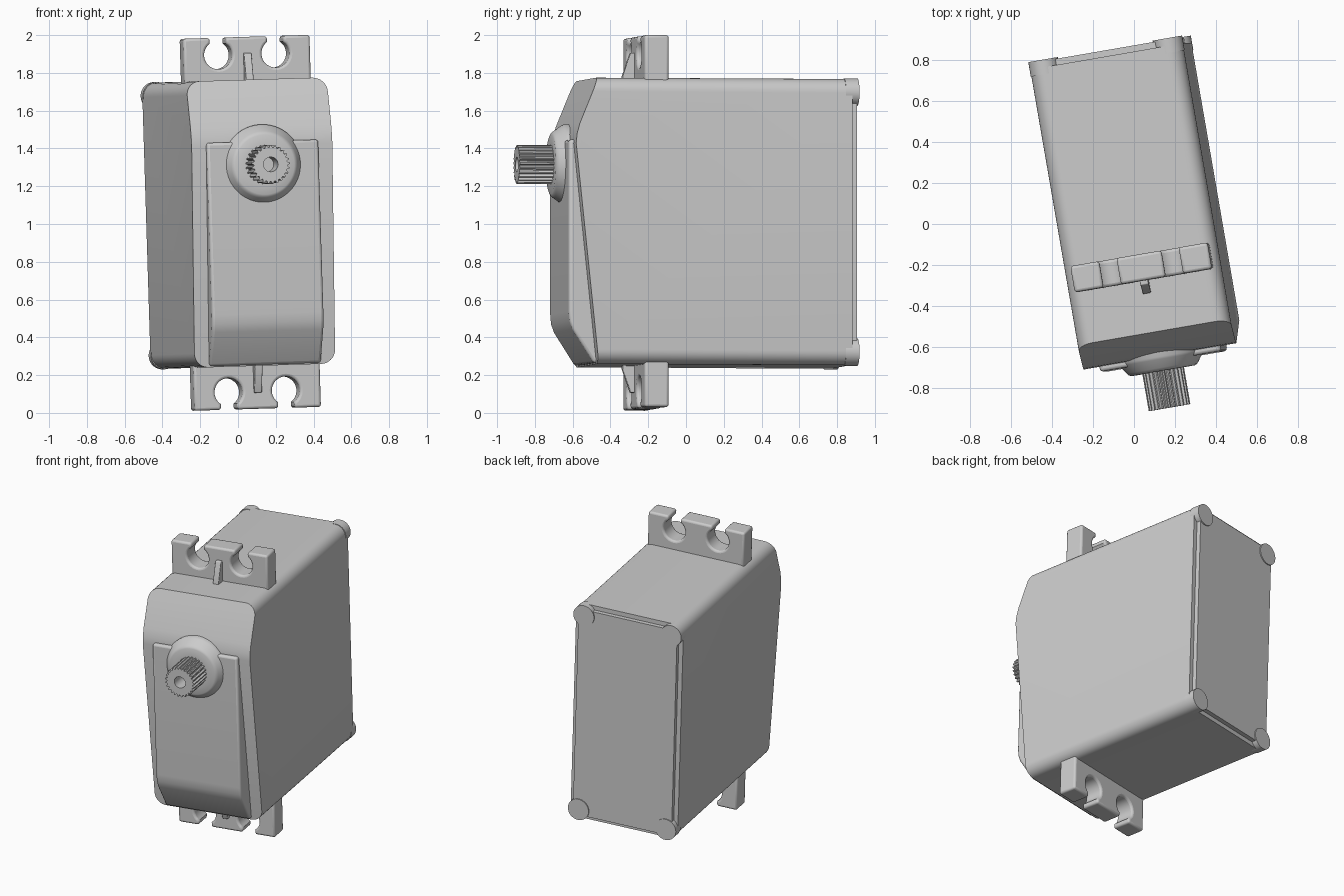
import bpy
import bmesh
from math import sin, cos, pi, radians, asin
from mathutils import Matrix, Vector

cube = bpy.data.objects.get("Cube")
if cube:
    bpy.data.objects.remove(cube, do_unlink=True)

# The whole device is slightly turned and rolled
FRAME = (Matrix.Translation((0, 0, 1)) @ Matrix.Rotation(radians(-1.77), 4, 'Y')
         @ Matrix.Rotation(radians(9.8), 4, 'Z') @ Matrix.Translation((0.028, 0, 0.004)))
HALF_W, HALF_H = 0.378, 0.758


def finish(name, bm, bevel=0.0):
    bmesh.ops.recalc_face_normals(bm, faces=bm.faces[:])
    mesh = bpy.data.meshes.new(name)
    bm.to_mesh(mesh)
    bm.free()
    obj = bpy.data.objects.new(name, mesh)
    bpy.context.collection.objects.link(obj)
    obj.matrix_world = FRAME
    bpy.ops.object.select_all(action='DESELECT')
    obj.select_set(True)
    bpy.context.view_layer.objects.active = obj
    bpy.ops.object.shade_smooth_by_angle(angle=radians(32))
    if bevel:
        mod = obj.modifiers.new("Rounded edges", 'BEVEL')
        mod.width, mod.segments = bevel, 3
        mod.limit_method, mod.angle_limit = 'ANGLE', radians(50)
    return obj


def loft(loops):
    """Skin a series of equal-length loops and cap both ends."""
    bm = bmesh.new()
    rings = [[bm.verts.new(p) for p in loop] for loop in loops]
    n = len(rings[0])
    for a, b in zip(rings, rings[1:]):
        for i in range(n):
            j = (i + 1) % n
            bm.faces.new((a[i], a[j], b[j], b[i]))
    bm.faces.new(rings[0])
    bm.faces.new(rings[-1])
    return bm


def prism_y(outline, y0, y1):
    return loft([[(x, y, z) for x, z in outline] for y in (y0, y1)])


def prism_x(outline, x0, x1):
    return loft([[(x, y, z) for y, z in outline] for x in (x0, x1)])


def arc(cx, cz, r, a0, a1, n):
    return [(cx + r * cos(a0 + (a1 - a0) * i / n), cz + r * sin(a0 + (a1 - a0) * i / n))
            for i in range(n + 1)]


def rounded_rect(hw, hh, r):
    pts = []
    for k, (sx, sz) in enumerate([(1, 1), (-1, 1), (-1, -1), (1, -1)]):
        pts += arc(sx * (hw - r), sz * (hh - r), r, k * pi / 2, (k + 1) * pi / 2, 8)
    return pts


def lathe_y(cx, cz, profile, n=64):
    return loft([[(cx + r * cos(2 * pi * i / n), y, cz + r * sin(2 * pi * i / n))
                  for i in range(n)] for r, y in profile])


# Case: rounded block trimmed by the sloping front planes
bm = prism_y(rounded_rect(HALF_W, HALF_H, 0.075), -0.9, 0.825)
front = [(-0.54, HALF_H), (-0.64, 0.515), (-0.655, 0.46), (-0.66, 0.41), (-0.538, -HALF_H)]
for (y0, z0), (y1, z1) in zip(front, front[1:]):
    normal = Vector((0, z1 - z0, y0 - y1)).normalized()
    cut = bmesh.ops.bisect_plane(bm, geom=bm.verts[:] + bm.edges[:] + bm.faces[:],
                                 plane_co=(0, y0, z0), plane_no=normal, clear_outer=True)
    edges = [e for e in cut["geom_cut"] if isinstance(e, bmesh.types.BMEdge) and e.is_boundary]
    bmesh.ops.edgeloop_fill(bm, edges=edges)
finish("case", bm)

# Rear lid, set in from the sides, with a round boss at each corner
finish("rear_lid", prism_y(rounded_rect(HALF_W - 0.03, HALF_H - 0.03, 0.04), 0.8, 0.855))
for side, sx in (("right", -1), ("left", 1)):
    for level, sz in (("lower", -1), ("upper", 1)):
        finish(f"{level}_{side}_corner_boss",
               lathe_y(sx * (HALF_W - 0.07), sz * (HALF_H - 0.07),
                       [(0.073, 0.79), (0.073, 0.862)], 32))

# Raised front panel
panel = [(-0.5, 0.43), (-0.685, 0.43), (-0.685, -0.48), (-0.681, -0.53),
         (-0.665, -0.575), (-0.552, -0.752), (-0.5, -0.752)]
finish("front_panel", prism_x(panel, -0.3, 0.3), 0.015)

# Mounting ears with open screw holes, and their ribs
HOLE_X, HOLE_Z, HOLE_R, SLOT, TOP = 0.154, 0.893, 0.075, 0.043, 0.985
gap = asin(SLOT / HOLE_R)
ear = [(-0.34, 0.72), (-0.34, TOP)]
for cx in (-HOLE_X, HOLE_X):
    ear.append((cx - SLOT, TOP))
    ear += arc(cx, HOLE_Z, HOLE_R, pi / 2 + gap, 2.5 * pi - gap, 24)
    ear.append((cx + SLOT, TOP))
ear += [(0.34, TOP), (0.34, 0.72)]
rib = [(-0.27, 0.72), (-0.348, 0.72), (-0.348, 0.775), (-0.305, 0.9), (-0.27, 0.9)]
for level, s in (("lower", -1), ("upper", 1)):
    finish(f"{level}_mounting_ear", prism_y([(x, s * z) for x, z in ear], -0.285, -0.155), 0.014)
    finish(f"{level}_ear_rib", prism_x([(y, s * z) for y, z in rib], -0.02, 0.02), 0.005)

# Output collar
AXIS_Z = 0.306
finish("output_collar", lathe_y(0, AXIS_Z, [
    (0.213, -0.58), (0.213, -0.662), (0.207, -0.674), (0.178, -0.715),
    (0.17, -0.725), (0.158, -0.731), (0.1, -0.731)]))

# Splined output shaft with a screw hole
TEETH = 25
count = TEETH * 4


def ring(radius, y):
    return [(radius(i) * cos(2 * pi * i / count), y, AXIS_Z + radius(i) * sin(2 * pi * i / count))
            for i in range(count)]


def spline(i):
    return 0.103 if i % 4 < 2 else 0.09


def bore(i):
    return 0.039


finish("output_shaft", loft([ring(spline, -0.7), ring(spline, -0.914),
                             ring(bore, -0.914), ring(bore, -0.78)]))
